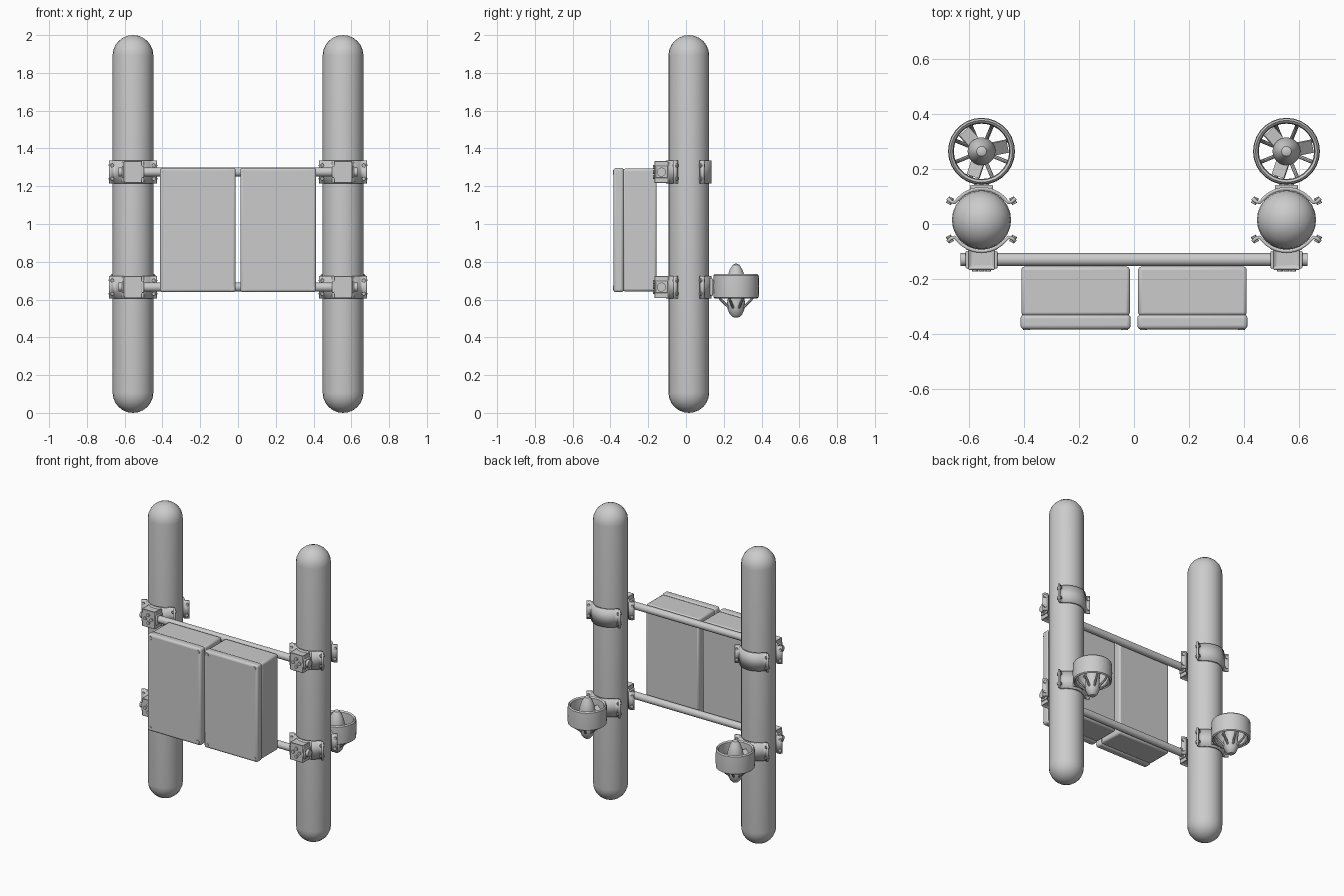
import bpy, bmesh, math
from mathutils import Vector, Matrix

if "Cube" in bpy.data.objects:
    bpy.data.objects.remove(bpy.data.objects["Cube"])

TX, TY, R = 0.556, 0.015, 0.108      # tube centre and radius
LEVELS = (1.275, 0.666)              # clamp and rod heights
ROD_Y = -0.13
THR_Y = 0.265


def finish(name, bm, angle=35, bevel=0, segs=2):
    bmesh.ops.recalc_face_normals(bm, faces=bm.faces)
    me = bpy.data.meshes.new(name)
    bm.to_mesh(me)
    bm.free()
    ob = bpy.data.objects.new(name, me)
    bpy.context.collection.objects.link(ob)
    if bevel:
        m = ob.modifiers.new("bevel", 'BEVEL')
        m.width, m.segments = bevel, segs
    bpy.context.view_layer.objects.active = ob
    ob.select_set(True)
    bpy.ops.object.shade_smooth_by_angle(angle=math.radians(angle))
    ob.select_set(False)
    return ob


def lathe(name, prof, loc, sides=24, closed=False):
    bm = bmesh.new()
    vs = [bm.verts.new((r, 0, z)) for r, z in prof]
    es = [bm.edges.new(p) for p in zip(vs, vs[1:])]
    if closed:
        es.append(bm.edges.new((vs[-1], vs[0])))
    bmesh.ops.spin(bm, geom=vs + es, cent=(0, 0, 0), axis=(0, 0, 1),
                   angle=math.tau, steps=sides)
    bmesh.ops.remove_doubles(bm, verts=bm.verts, dist=1e-5)
    bmesh.ops.translate(bm, verts=bm.verts, vec=loc)
    return finish(name, bm)


def add_rod(bm, a, b, r, sides=12):
    a, b = Vector(a), Vector(b)
    d = b - a
    mat = Matrix.Translation((a + b) / 2) @ d.to_track_quat('Z', 'Y').to_matrix().to_4x4()
    bmesh.ops.create_cone(bm, cap_ends=True, segments=sides, radius1=r, radius2=r,
                          depth=d.length, matrix=mat)


def add_box(bm, lo, hi):
    lo, hi = Vector(lo), Vector(hi)
    mat = Matrix.Translation((lo + hi) / 2) @ Matrix.Diagonal((*(hi - lo), 1))
    return bmesh.ops.create_cube(bm, size=1, matrix=mat)["verts"]


def half_strap(name, x, z, side):
    # half ring with flared ears, swept upward; side = -1 front, 1 back
    path = [Vector((0.124, 0.079)), Vector((0.112, 0.067)), Vector((0.098, 0.063))]
    for i in range(1, 14):
        a = math.radians(34 + 112 * i / 14)
        path.append(Vector((math.cos(a), math.sin(a))) * (R + 0.006))
    path += [Vector((-p.x, p.y)) for p in reversed(path[:3])]
    bm = bmesh.new()
    for zz in (z - 0.06, z + 0.06):
        row = [bm.verts.new((x + p.x, TY + side * p.y, zz)) for p in path]
        if zz < z:
            low = row
    for i in range(len(path) - 1):
        bm.faces.new((low[i], low[i + 1], row[i + 1], row[i]))
    ob = finish(name, bm)
    m = ob.modifiers.new("thick", 'SOLIDIFY')
    m.thickness, m.offset = 0.012, 0
    # ear bolts
    bm = bmesh.new()
    for s in (-1, 1):
        for dz in (-0.035, 0.035):
            p = Vector((x + s * 0.115, TY + side * 0.07, z + dz))
            n = Vector((-s * 0.5, side, 0)).normalized() * 0.013
            add_rod(bm, p - n, p + n, 0.010, 8)
    finish(name + "_bolts", bm)


def thruster(x):
    zc = LEVELS[1]
    c = Vector((x, THR_Y, 0))
    # duct ring
    lathe("thruster_duct", [(0.120, 0.612), (0.122, 0.67), (0.120, 0.728), (0.113, 0.736),
                            (0.104, 0.728), (0.101, 0.67), (0.104, 0.612), (0.112, 0.606)],
          c, 28, True)
    # hub with nose and tail cone
    lathe("thruster_hub", [(0, 0.792), (0.018, 0.784), (0.034, 0.757), (0.045, 0.725),
                           (0.051, 0.69), (0.046, 0.64), (0.043, 0.61), (0.048, 0.58),
                           (0.045, 0.55), (0.033, 0.522), (0.018, 0.507), (0, 0.504)], c, 20)
    # struts under the duct
    bm = bmesh.new()
    for i in range(8):
        a = math.tau * (i + 0.5) / 8
        d = Vector((math.cos(a), math.sin(a), 0))
        k = [c + d * r + Vector((0, 0, z)) for r, z in ((0.107, 0.64), (0.09, 0.602), (0.038, 0.555))]
        add_rod(bm, k[0], k[1], 0.007, 8)
        add_rod(bm, k[1], k[2], 0.007, 8)
    finish("thruster_struts", bm)
    # pitched blades
    bm = bmesh.new()
    for i in range(3):
        vs = add_box(bm, (0.035, -0.028, -0.003), (0.097, 0.028, 0.003))
        rot = Matrix.Rotation(math.tau * i / 3 + 0.2, 4, 'Z') @ Matrix.Rotation(math.radians(35), 4, 'X')
        bmesh.ops.transform(bm, matrix=Matrix.Translation(c + Vector((0, 0, zc + 0.01))) @ rot, verts=vs)
    finish("thruster_blades", bm)
    # neck joining duct to the clamp
    bm = bmesh.new()
    add_box(bm, (x - 0.042, TY + 0.108, zc - 0.045), (x + 0.042, TY + 0.128, zc + 0.045))
    add_box(bm, (x - 0.028, TY + 0.12, zc - 0.035), (x + 0.028, THR_Y - 0.106, zc + 0.035))
    finish("thruster_mount", bm, bevel=0.005)


def rod_block(x, z):
    # block with a recessed panel on its outer faces
    bm = bmesh.new()
    add_box(bm, (x - 0.049, -0.167, z - 0.06), (x + 0.049, -0.082, z + 0.06))
    bm.normal_update()
    faces = [f for f in bm.faces if abs(f.normal.z) > 0.9]
    bmesh.ops.inset_individual(bm, faces=faces, thickness=0.018, depth=-0.01)
    finish("rod_block", bm, bevel=0.004)
    bm = bmesh.new()
    # square collars around the rod
    add_box(bm, (x - 0.058, ROD_Y - 0.032, z - 0.032), (x + 0.058, ROD_Y + 0.032, z + 0.032))
    finish("rod_collar", bm, bevel=0.004)
    # saddle between block and tube
    bm = bmesh.new()
    add_box(bm, (x - 0.058, -0.095, z - 0.06), (x + 0.058, -0.065, z + 0.06))
    finish("block_saddle", bm, bevel=0.006)
    # front bolts
    bm = bmesh.new()
    for dx, dz in ((-0.024, 0), (0.024, 0), (0, -0.026), (0, 0.026)):
        add_rod(bm, (x + dx, -0.16, z + dz), (x + dx, -0.174, z + dz), 0.011, 10)
    finish("block_bolts", bm)


# round-ended tubes, clamps and thrusters on both sides
cap = [(R * math.cos(math.radians(a)), R * math.sin(math.radians(a))) for a in range(0, 91, 15)]
prof = [(r, 2 - R + h) for r, h in reversed(cap)] + [(r, R - h) for r, h in cap]
prof[0], prof[-1] = (0, 2), (0, 0)
for s in (-1, 1):
    lathe("float_tube", prof, (s * TX, TY, 0), 24)
    for z in LEVELS:
        half_strap("strap_front", s * TX, z, -1)
        half_strap("strap_back", s * TX, z, 1)
        rod_block(s * TX, z)
    thruster(s * TX)

# cross rods
for z in LEVELS:
    bm = bmesh.new()
    add_rod(bm, (-0.632, ROD_Y, z), (0.632, ROD_Y, z), 0.024, 16)
    finish("cross_rod", bm)

# two equipment cases with lids and corner screws
for s in (-1, 1):
    x0, x1 = sorted((s * 0.012, s * 0.414))
    bm = bmesh.new()
    add_box(bm, (x0 + 0.003, -0.335, 0.643), (x1 - 0.003, -0.155, 1.293))
    finish("case_body", bm, bevel=0.012)
    bm = bmesh.new()
    add_box(bm, (x0, -0.384, 0.639), (x1, -0.33, 1.297))
    finish("case_lid", bm, bevel=0.014, segs=3)
    bm = bmesh.new()
    for x in (x0 + 0.022, x1 - 0.022):
        for z in (0.662, 1.274):
            add_rod(bm, (x, -0.37, z), (x, -0.387, z), 0.013, 12)
    finish("case_screws", bm)
